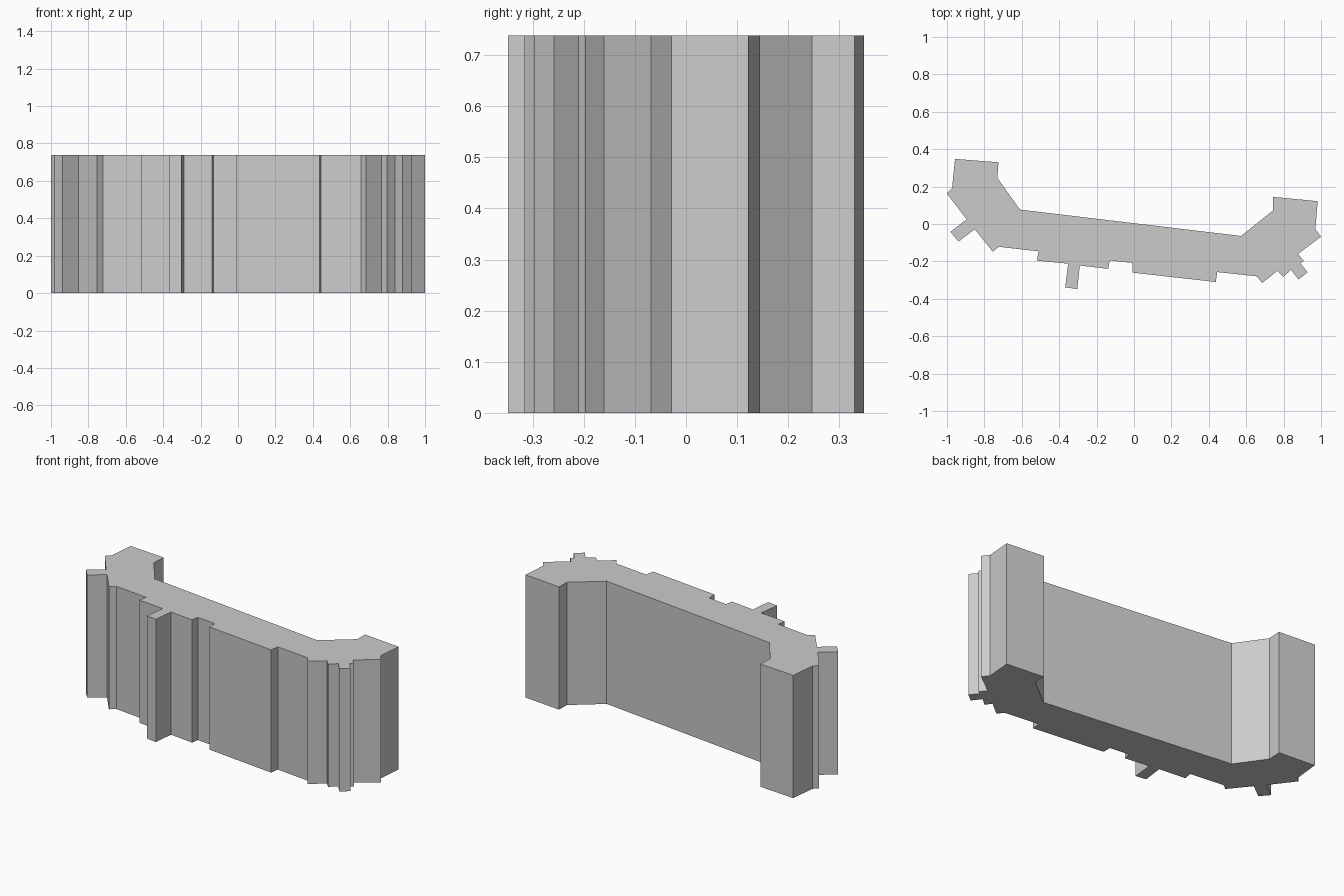
import bpy
import bmesh

cube = bpy.data.objects.get("Cube")
if cube:
    bpy.data.objects.remove(cube, do_unlink=True)

HEIGHT = 0.738


def make_material(name, colour):
    material = bpy.data.materials.new(name)
    material.use_nodes = True
    material.diffuse_color = colour
    shader = material.node_tree.nodes["Principled BSDF"]
    shader.inputs["Base Color"].default_value = colour
    return material


def extrude_footprint(name, outline, height, material):
    """Raise a closed ground outline into a flat-roofed block."""
    mesh = bpy.data.meshes.new(name)
    bm = bmesh.new()
    base = bm.faces.new([bm.verts.new((x, y, 0)) for x, y in outline])
    raised = bmesh.ops.extrude_face_region(bm, geom=[base], use_keep_orig=True)
    top_verts = [v for v in raised["geom"] if isinstance(v, bmesh.types.BMVert)]
    bmesh.ops.translate(bm, verts=top_verts, vec=(0, 0, height))
    bmesh.ops.recalc_face_normals(bm, faces=bm.faces[:])
    bm.to_mesh(mesh)
    bm.free()
    mesh.materials.append(material)
    block = bpy.data.objects.new(name, mesh)
    bpy.context.collection.objects.link(block)
    return block


# Rear of the right wing, then the long straight back wall
right_wing_rear = [(-.957, .348), (-.725, .33), (-.73, .246)]
back_wall = [(-.61, .077), (.572, -.064)]

# Left wing with its outer corner
left_wing = [(.742, .072), (.743, .145), (.982, .122), (.97, -.028), (1, -.068)]

# Stepped porch on the front corner of the left wing
left_porch = [
    (.877, -.16), (.908, -.197), (.89, -.21), (.928, -.258), (.88, -.297),
    (.84, -.245), (.797, -.283), (.767, -.25), (.685, -.316), (.658, -.28),
]

# Front wall: wide shallow bay, narrow recess, second bay
wide_bay = [(.445, -.257), (.437, -.31), (-.008, -.26)]
recess = [(-.008, -.208), (-.13, -.195), (-.138, -.24)]

# Thin fin standing out from the second bay
front_fin = [(-.29, -.222), (-.303, -.348), (-.368, -.339), (-.352, -.212)]
second_bay_end = [(-.519, -.196), (-.511, -.146)]

# Front corner of the right wing, its side porch and outer wall
right_corner = [(-.722, -.122), (-.755, -.148), (-.852, -.028)]
right_porch = [(-.938, -.094), (-.982, -.042), (-.895, .025)]
right_outer_wall = [(-1, .163), (-.973, .19)]

footprint = (
    right_wing_rear + back_wall + left_wing + left_porch + wide_bay + recess
    + front_fin + second_bay_end + right_corner + right_porch + right_outer_wall
)

wall_grey = make_material("wall grey", (0.6, 0.6, 0.6, 1))
extrude_footprint("building_block", footprint, HEIGHT, wall_grey)
